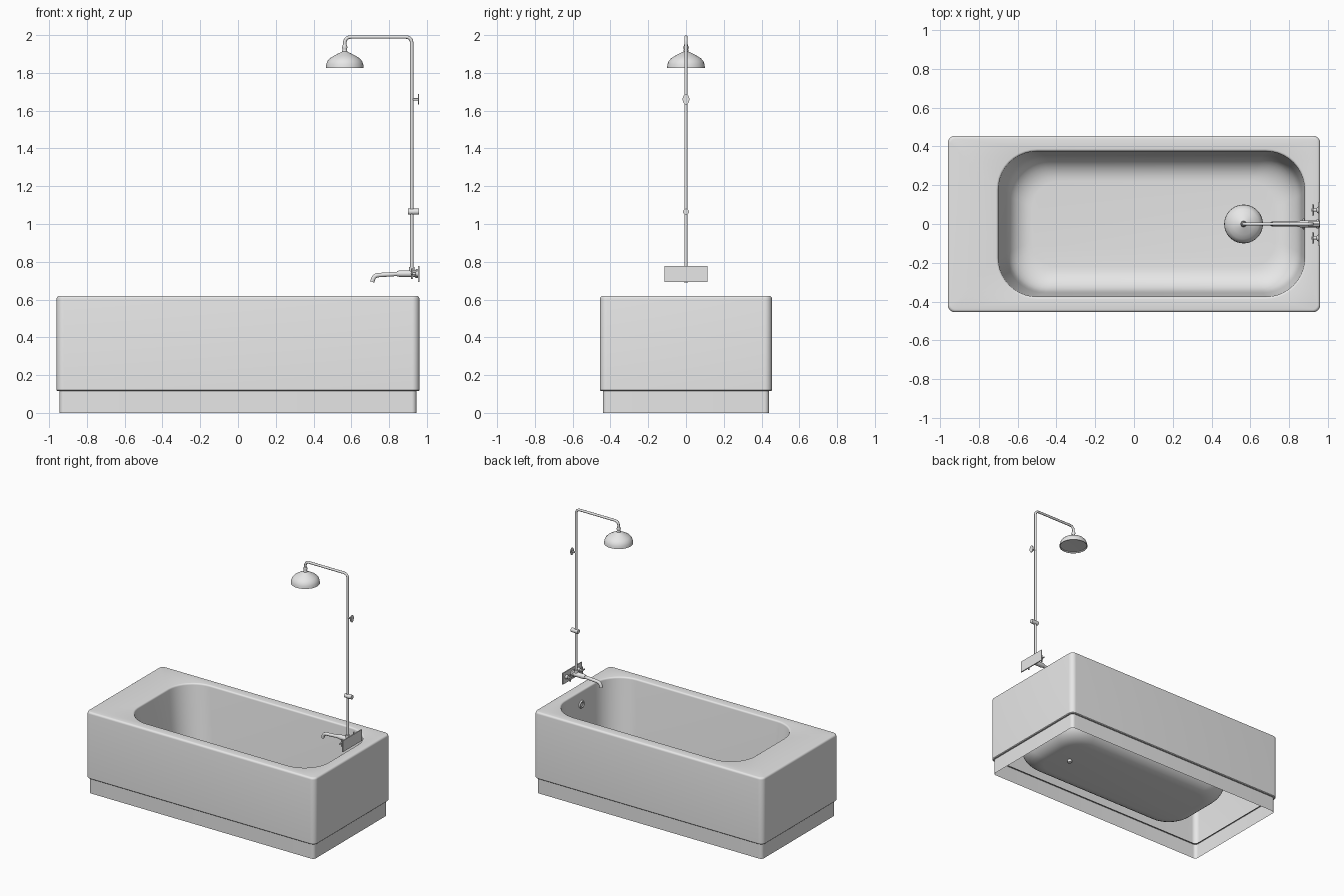
import bpy, bmesh, math
from mathutils import Vector, Matrix

if "Cube" in bpy.data.objects:
    bpy.data.objects.remove(bpy.data.objects["Cube"], do_unlink=True)

grey = bpy.data.materials.new("light grey")
grey.use_nodes = True
GREY = (0.8, 0.8, 0.8, 1)
grey.diffuse_color = GREY
grey.node_tree.nodes["Principled BSDF"].inputs["Base Color"].default_value = GREY


def finish(name, bm, angle=40, fix_normals=True):
    if fix_normals:
        bmesh.ops.recalc_face_normals(bm, faces=bm.faces)
    mesh = bpy.data.meshes.new(name)
    bm.to_mesh(mesh)
    bm.free()
    mesh.materials.append(grey)
    ob = bpy.data.objects.new(name, mesh)
    bpy.context.collection.objects.link(ob)
    bpy.ops.object.select_all(action='DESELECT')
    ob.select_set(True)
    bpy.context.view_layer.objects.active = ob
    bpy.ops.object.shade_smooth_by_angle(angle=math.radians(angle))
    return ob


def rounded_ring(bm, x0, x1, half_y, r, z, steps=10):
    """Counter-clockwise rounded rectangle of vertices."""
    verts = []
    corners = [(x1 - r, half_y - r), (x0 + r, half_y - r),
               (x0 + r, r - half_y), (x1 - r, r - half_y)]
    for q, (cx, cy) in enumerate(corners):
        for i in range(steps + 1):
            a = (q + i / steps) * math.pi / 2
            verts.append(bm.verts.new((cx + r * math.cos(a), cy + r * math.sin(a), z)))
    return verts


def loft(name, sections, cap=False):
    bm = bmesh.new()
    rings = [rounded_ring(bm, *s) for s in sections]
    for a, b in zip(rings, rings[1:]):
        n = len(a)
        for i in range(n):
            j = (i + 1) % n
            bm.faces.new((a[i], a[j], b[j], b[i]))
    if cap:
        bm.faces.new(rings[-1])
    return finish(name, bm, fix_normals=False)


def lathe(name, profile, origin, axis=(0, 0, 1), steps=32):
    """Spin (radius, height) points around an axis through origin."""
    bm = bmesh.new()
    verts = [bm.verts.new((r, 0, h)) for r, h in profile]
    edges = [bm.edges.new(p) for p in zip(verts, verts[1:])]
    bmesh.ops.spin(bm, geom=verts + edges, axis=(0, 0, 1), cent=(0, 0, 0),
                   steps=steps, angle=math.tau)
    bmesh.ops.remove_doubles(bm, verts=bm.verts, dist=0.0001)
    turn = Vector((0, 0, 1)).rotation_difference(Vector(axis)).to_matrix().to_4x4()
    bm.transform(Matrix.Translation(origin) @ turn)
    return finish(name, bm)


def rod(name, start, end, r):
    d = Vector(end) - Vector(start)
    return lathe(name, [(0, 0), (r, 0), (r, d.length), (0, d.length)], start, d, 16)


def tube(name, points, radius, bend):
    """Round pipe along points, with filleted corners."""
    pts = [Vector(p) for p in points]
    path = [pts[0]]
    for a, b, c in zip(pts, pts[1:], pts[2:]):
        p, q = b + (a - b).normalized() * bend, b + (c - b).normalized() * bend
        for i in range(9):
            t = i / 8
            path.append(p.lerp(b, t).lerp(b.lerp(q, t), t))
    path.append(pts[-1])
    curve = bpy.data.curves.new(name, 'CURVE')
    curve.dimensions = '3D'
    curve.bevel_depth = radius
    curve.bevel_resolution = 3
    curve.use_fill_caps = True
    s = curve.splines.new('POLY')
    s.points.add(len(path) - 1)
    for sp, p in zip(s.points, path):
        sp.co = (*p, 1)
    temp = bpy.data.objects.new(name + "_path", curve)
    bpy.context.collection.objects.link(temp)
    bpy.context.view_layer.update()
    mesh = bpy.data.meshes.new_from_object(temp.evaluated_get(bpy.context.evaluated_depsgraph_get()))
    bpy.data.objects.remove(temp, do_unlink=True)
    bm = bmesh.new()
    bm.from_mesh(mesh)
    bpy.data.meshes.remove(mesh)
    return finish(name, bm)


def box(name, lo, hi):
    bm = bmesh.new()
    bmesh.ops.create_cube(bm, size=1)
    lo, hi = Vector(lo), Vector(hi)
    bm.transform(Matrix.Translation((lo + hi) / 2) @ Matrix.Diagonal((*(hi - lo), 1)))
    return finish(name, bm)


# Open plinth under the tub
loft("plinth", [(-.945, .945, .44, .025, 0), (-.945, .945, .44, .025, .125)])

# Outer panel, rim and basin in one continuous shell
shell = [(-.935, .935, .43, .02, .115), (-.955, .955, .45, .033, .115),
         (-.96, .96, .455, .038, .12)]
for i in range(5):
    a = i / 4 * math.pi / 2
    s = .015 * (1 - math.cos(a))
    shell.append((s - .96, .96 - s, .455 - s, .038 - s, .605 + .015 * math.sin(a)))
for i in range(5):
    a = i / 4 * math.pi / 2
    s = .012 * math.sin(a)
    shell.append((s - .712, .892 - s, .387 - s, .212 - s, .608 + .012 * math.cos(a)))
shell.append((-.66, .865, .355, .2, .2))
for i in range(1, 9):
    a = i / 8 * math.pi / 2
    s = .13 * (1 - math.cos(a))
    shell.append((s - .655, .86 - s, .35 - s, .2 - s / 2, .18 - .13 * math.sin(a)))
loft("tub_shell", shell, cap=True)

# Drain and overflow fittings
lathe("drain", [(0, .003), (.012, .003), (.018, .006), (.03, .006), (.033, 0)], (.6, 0, .05))
rod("drain_outlet", (.6, 0, .03), (.6, 0, .05), .015)
lathe("overflow", [(0, .004), (.014, .004), (.018, .01), (.026, .01), (.03, 0)],
      (.878, 0, .52), (-1, 0, 0))

# Riser pipe with overhead arm
tube("riser_pipe", [(.92, 0, .735), (.92, 0, 1.99), (.565, 0, 1.99), (.565, 0, 1.935)], .009, .035)
lathe("arm_joint", [(0, -.016), (.01, -.014), (.015, 0), (.01, .014), (0, .016)], (.565, 0, 1.935))

# Bell-shaped shower head, hollow underneath
lathe("shower_head", [(0, 1.925), (.012, 1.925), (.014, 1.912), (.03, 1.905), (.055, 1.892),
                      (.078, 1.878), (.092, 1.862), (.098, 1.845), (.1, 1.827),
                      (.095, 1.827), (.094, 1.835), (0, 1.838)], (.565, 0, 0), steps=40)

# Wall bracket and diverter on the riser
rod("bracket_stem", (.92, 0, 1.66), (.955, 0, 1.66), .006)
flange = lathe("bracket_flange", [(0, 0), (.018, 0), (.018, .006), (0, .006)], (0, 0, 0), (1, 0, 0))
flange.scale = (1, 1, 1.5)
flange.location = (.953, 0, 1.66)
rod("diverter", (.9, 0, 1.065), (.958, 0, 1.065), .016)

# Wall plate and spout
box("wall_plate", (.952, -.114, .693), (.96, .114, .778))
lathe("spout_body", [(0, 0), (.024, 0), (.024, .01), (.018, .016), (.018, .09),
                     (.014, .11), (0, .11)], (.952, 0, .737), (-1, 0, 0))
tube("spout", [(.86, 0, .737), (.722, 0, .728), (.71, 0, .693)], .012, .022)
rod("riser_socket", (.92, 0, .737), (.92, 0, .772), .014)

# Cross-handled taps, one each side
for side, y in (("left", .072), ("right", -.072)):
    lathe(side + "_tap_stem", [(0, 0), (.018, 0), (.016, .006), (.008, .012),
                               (.008, .036), (0, .038)], (.952, y, .737), (-1, 0, 0), 16)
    rod(side + "_tap_bar_across", (.922, y - .028, .737), (.922, y + .028, .737), .005)
    rod(side + "_tap_bar_upright", (.922, y, .709), (.922, y, .765), .005)
